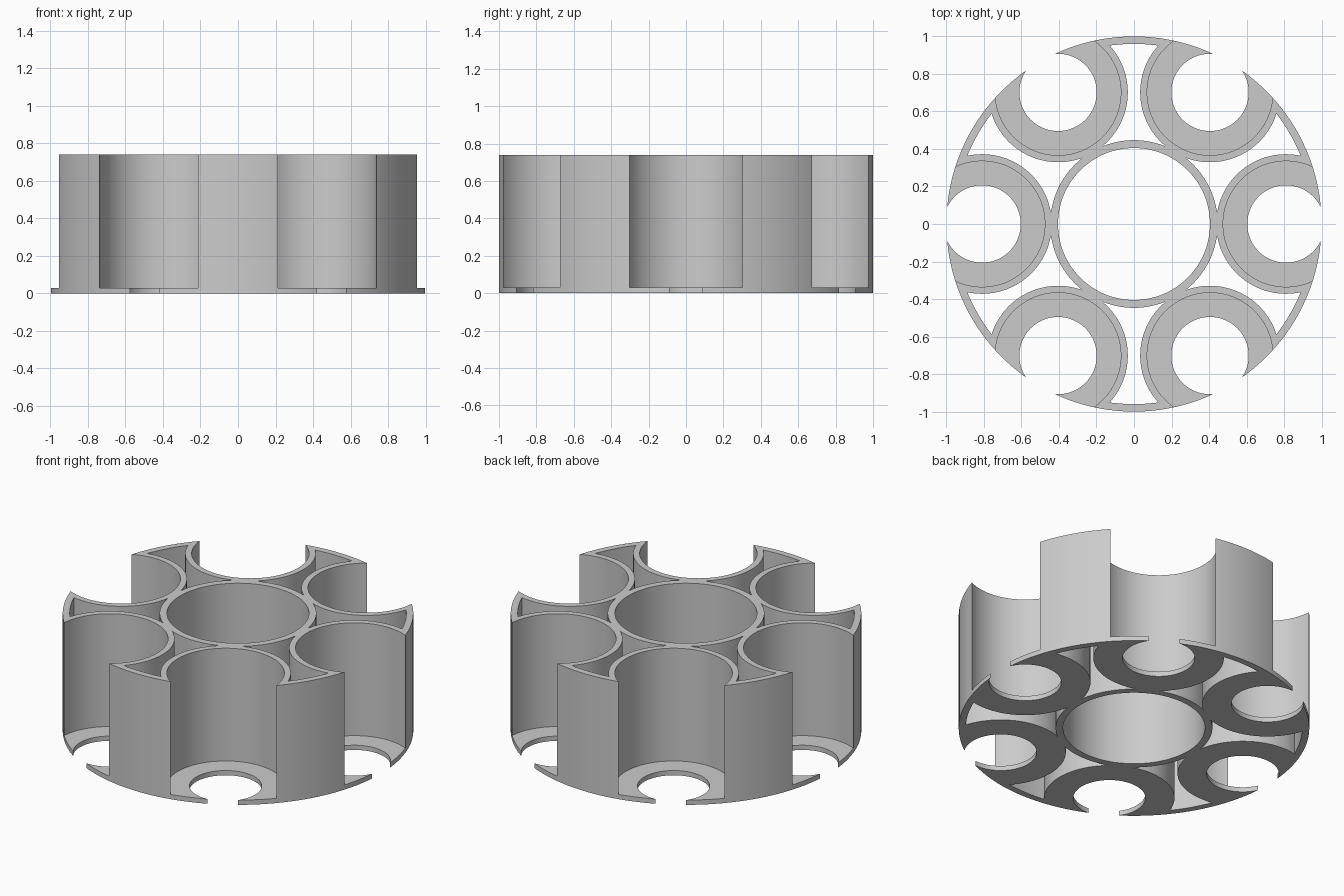
import bpy
import bmesh
from math import cos, sin, tau
from mathutils import Matrix

if "Cube" in bpy.data.objects:
    bpy.data.objects.remove(bpy.data.objects["Cube"], do_unlink=True)

HEIGHT = 0.74        # overall height
FLOOR = 0.03         # pocket floor thickness
RIM_OUT, RIM_IN = 1.0, 0.96
HUB_OUT, HUB_IN = 0.447, 0.405
POCKET_OUT, POCKET_IN, HOLE = 0.372, 0.335, 0.206
POCKETS, POCKET_DIST = 6, 0.81

grey = bpy.data.materials.new("plain grey")
grey.use_nodes = True
grey.diffuse_color = (0.6, 0.6, 0.6, 1)
bsdf = next(n for n in grey.node_tree.nodes if n.type == "BSDF_PRINCIPLED")
bsdf.inputs["Base Color"].default_value = (0.6, 0.6, 0.6, 1)

centre = [(0, 0)]
ring = [(POCKET_DIST * cos(tau * i / POCKETS), POCKET_DIST * sin(tau * i / POCKETS))
        for i in range(POCKETS)]


def cylinders(name, spots, radius, bottom, top, segments=120):
    """One object holding an upright cylinder at every spot."""
    bm = bmesh.new()
    for x, y in spots:
        bmesh.ops.create_cone(
            bm, cap_ends=True, segments=segments, radius1=radius, radius2=radius,
            depth=top - bottom, matrix=Matrix.Translation((x, y, (bottom + top) / 2)))
    mesh = bpy.data.meshes.new(name)
    bm.to_mesh(mesh)
    bm.free()
    mesh.materials.append(grey)
    obj = bpy.data.objects.new(name, mesh)
    bpy.context.collection.objects.link(obj)
    return obj


def cut(target, cutters):
    """Subtract the cutters, bake the result and delete the cutters."""
    for cutter in cutters:
        cutter.hide_render = True
        mod = target.modifiers.new(cutter.name, "BOOLEAN")
        mod.operation, mod.solver, mod.object = "DIFFERENCE", "EXACT", cutter
    bpy.context.view_layer.update()
    graph = bpy.context.evaluated_depsgraph_get()
    baked = bpy.data.meshes.new_from_object(target.evaluated_get(graph))
    target.modifiers.clear()
    target.data = baked
    for cutter in cutters:
        bpy.data.objects.remove(cutter, do_unlink=True)


# Open gaps between rim, hub tube and pocket walls
gaps = cylinders("gap_cutter", centre, RIM_IN, -0.1, 0.9, 180)
cut(gaps, [
    cylinders("hub_keep", centre, HUB_OUT, -0.2, 1.0),
    cylinders("pocket_keep", ring, POCKET_OUT, -0.2, 1.0),
])

# Holder body: round rim, hub tube, six open pockets with holed floors
body = cylinders("six_pocket_holder", centre, RIM_OUT, 0, HEIGHT, 180)
cut(body, [
    gaps,
    cylinders("hub_bore", centre, HUB_IN, -0.3, 1.1),
    cylinders("pocket_bore", ring, POCKET_IN, FLOOR, 1.2),
    cylinders("floor_hole", ring, HOLE, -0.4, 1.3),
])

# Smooth curved walls, crisp edges
bpy.ops.object.select_all(action="DESELECT")
body.select_set(True)
bpy.context.view_layer.objects.active = body
bpy.ops.object.shade_smooth_by_angle(angle=0.5)
